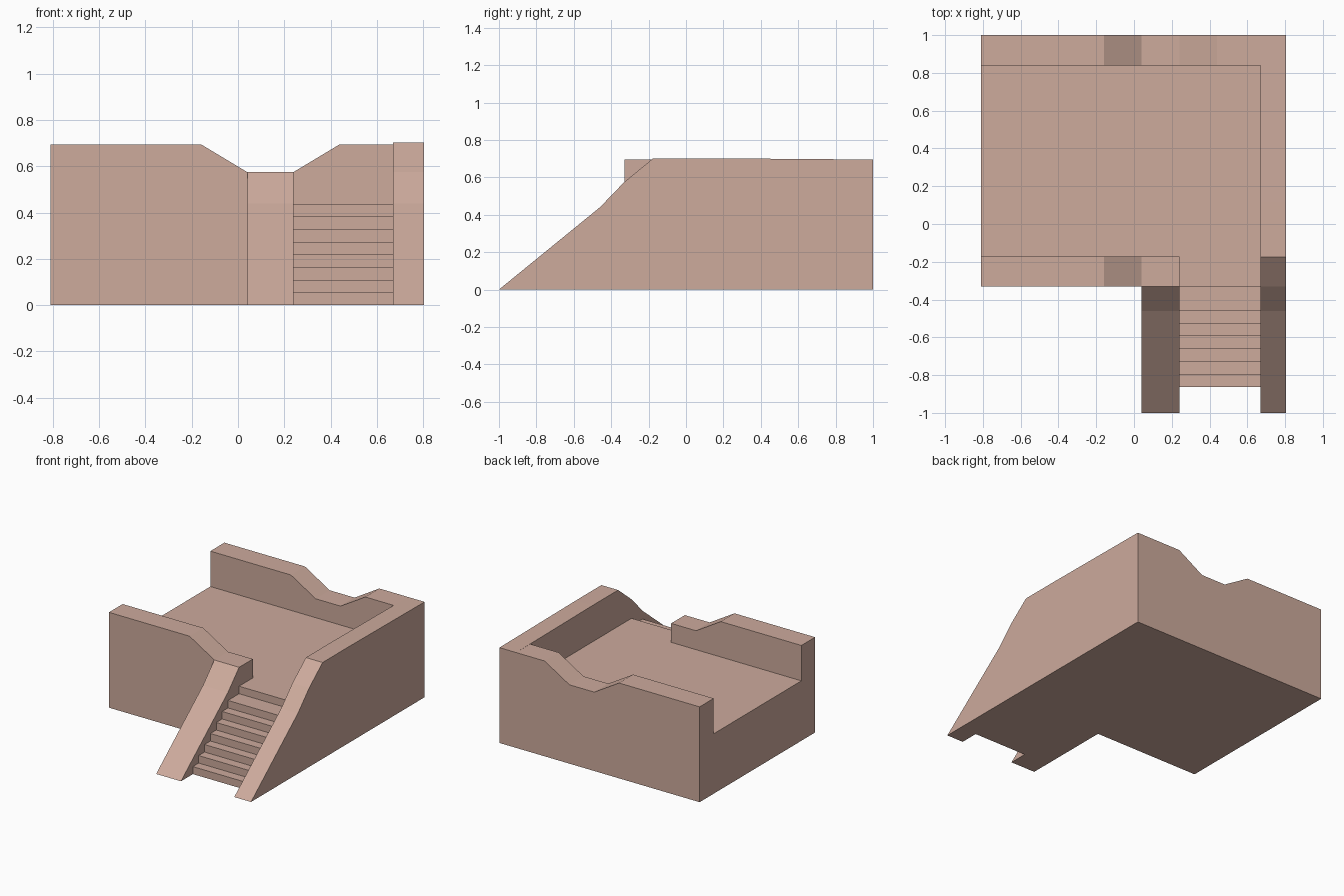
import bpy, bmesh
from mathutils import Vector

if "Cube" in bpy.data.objects:
    bpy.data.objects.remove(bpy.data.objects["Cube"])

stone = bpy.data.materials.new("pinkish_stone")
stone.diffuse_color = (0.61, 0.405, 0.335, 1)
stone.use_nodes = True
stone.node_tree.nodes["Principled BSDF"].inputs["Base Color"].default_value = stone.diffuse_color


def prism(name, profile, axis, start, end):
    """Extrude a (horizontal, z) profile along x or y."""
    bm = bmesh.new()
    place = (lambda h, z: (start, h, z)) if axis == 'X' else (lambda h, z: (h, start, z))
    face = bm.faces.new([bm.verts.new(place(h, z)) for h, z in profile])
    ext = bmesh.ops.extrude_face_region(bm, geom=[face])
    verts = [g for g in ext['geom'] if isinstance(g, bmesh.types.BMVert)]
    d = end - start
    bmesh.ops.translate(bm, verts=verts, vec=Vector((d, 0, 0) if axis == 'X' else (0, d, 0)))
    bmesh.ops.recalc_face_normals(bm, faces=bm.faces)
    mesh = bpy.data.meshes.new(name)
    bm.to_mesh(mesh)
    bm.free()
    mesh.materials.append(stone)
    obj = bpy.data.objects.new(name, mesh)
    bpy.context.collection.objects.link(obj)
    return obj


FLOOR, TOP, DIP = 0.437, 0.695, 0.575
L, R, F, B = -0.81, 0.805, -0.33, 1.0          # outer limits of the terrace
STAIR_L, STAIR_R = 0.24, 0.67

# terrace floor block
terrace = prism("terrace", [(L, 0), (R, 0), (R, FLOOR), (L, FLOOR)], 'Y', F, B)

# parapets with a dipped top edge
dip = [(L, 0), (L, TOP), (-0.16, TOP), (0.04, DIP), (STAIR_L, DIP)]
front_wall = prism("front_wall", dip + [(STAIR_L, 0)], 'Y', F, -0.172)
back_wall = prism("back_wall", dip + [(0.44, TOP), (0.74, TOP), (0.74, 0)], 'Y', 0.838, B)

# sloping stair sides; the right one continues as the side parapet
slope = [(-1.0, 0), (-0.46, 0.44), (F, DIP)]
left_ramp = prism("left_stair_side", slope + [(F + 0.1, DIP), (F + 0.1, 0)], 'X', 0.04, STAIR_L)
right_wall = prism("right_wall", slope + [(-0.175, 0.702), (0.12, 0.702), (B, TOP), (B, 0)],
                   'X', STAIR_R, R)

# staircase, solid to the ground
steps = [(-0.863, 0)]
rise, run = FLOOR / 8, 0.0675
for i in range(7):
    y = -0.863 + i * run
    steps += [(y, i * rise), (y, (i + 1) * rise)] if i else [(y, rise)]
steps += [(F + 0.1, 7 * rise), (F + 0.1, 0)]
stairs = prism("stairs", steps, 'X', STAIR_L, STAIR_R)

# merge into one solid without inner faces
parts = [front_wall, back_wall, left_ramp, right_wall, stairs]
for part in parts:
    mod = terrace.modifiers.new(part.name, 'BOOLEAN')
    mod.operation, mod.solver, mod.object = 'UNION', 'EXACT', part
bpy.context.view_layer.update()
merged = bpy.data.meshes.new_from_object(
    terrace.evaluated_get(bpy.context.evaluated_depsgraph_get()))
terrace.modifiers.clear()
terrace.data = merged
terrace.name = "terrace_with_stairs"
for part in parts:
    bpy.data.objects.remove(part)
